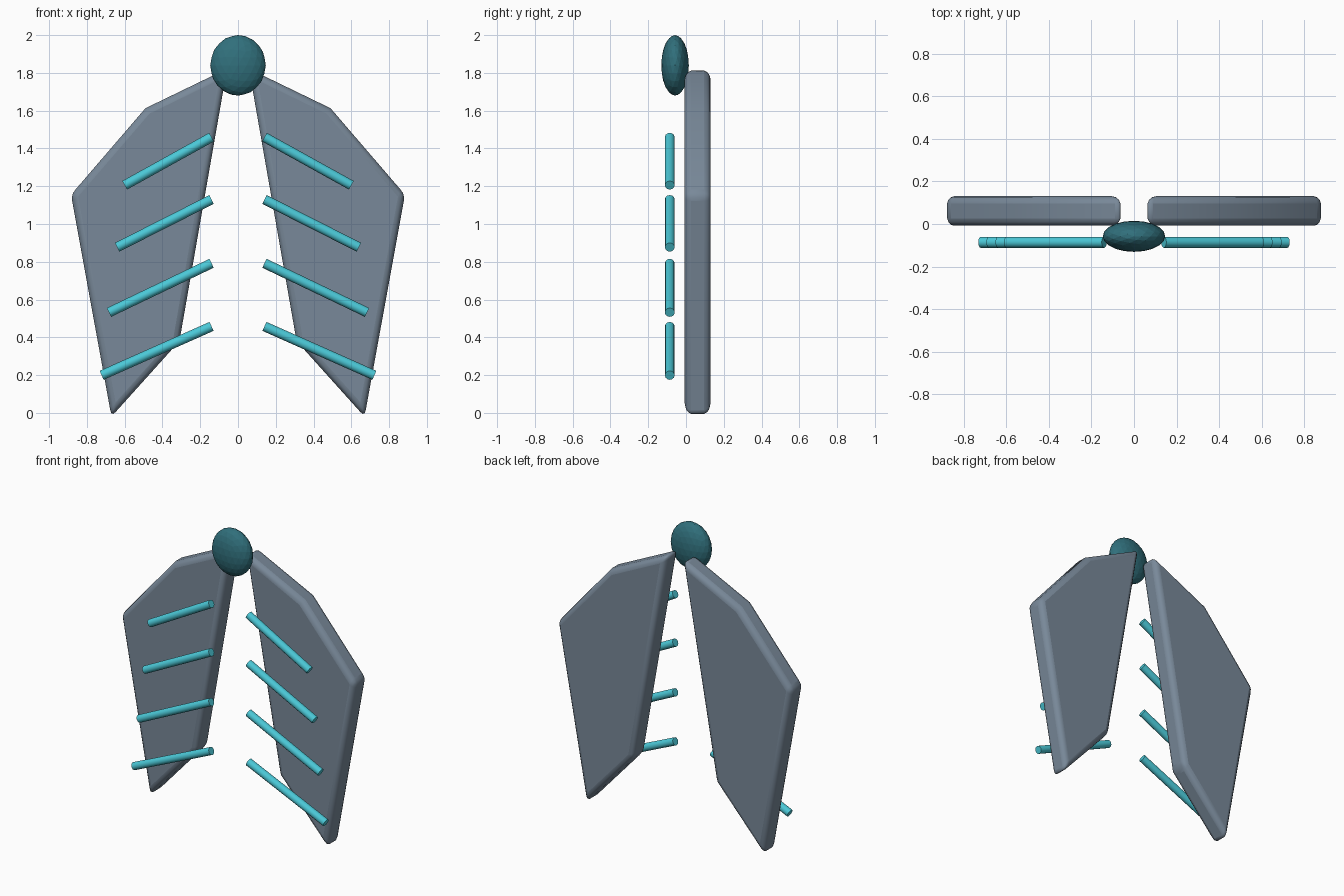
import bpy, bmesh, math
from mathutils import Vector

if "Cube" in bpy.data.objects:
    bpy.data.objects.remove(bpy.data.objects["Cube"])


def material(name, rgb):
    m = bpy.data.materials.new(name)
    m.diffuse_color = (*rgb, 1)
    m.use_nodes = True
    m.node_tree.nodes["Principled BSDF"].inputs["Base Color"].default_value = m.diffuse_color
    return m


SLATE = material("slate", (0.19, 0.25, 0.32))
CYAN = material("cyan", (0.07, 0.58, 0.68))
TEAL = material("teal", (0.03, 0.16, 0.20))


def smooth(ob, angle=30):
    bpy.ops.object.select_all(action='DESELECT')
    bpy.context.view_layer.objects.active = ob
    ob.select_set(True)
    bpy.ops.object.shade_smooth_by_angle(angle=math.radians(angle))


# Wing panel: extruded outline with rounded edges
OUTLINE = [(0.058, 1.822), (0.49, 1.613), (0.884, 1.155), (0.67, -0.02), (0.31, 0.38)]
Y_FRONT, Y_BACK = -0.008, 0.131


def wing_panel(name, side):
    bm = bmesh.new()
    face = bm.faces.new([bm.verts.new((side * x, Y_FRONT, z)) for x, z in OUTLINE])
    ext = bmesh.ops.extrude_face_region(bm, geom=[face])
    moved = [g for g in ext["geom"] if isinstance(g, bmesh.types.BMVert)]
    bmesh.ops.translate(bm, verts=moved, vec=(0, Y_BACK - Y_FRONT, 0))
    bmesh.ops.recalc_face_normals(bm, faces=bm.faces)
    mesh = bpy.data.meshes.new(name)
    bm.to_mesh(mesh)
    bm.free()
    ob = bpy.data.objects.new(name, mesh)
    bpy.context.collection.objects.link(ob)
    mesh.materials.append(SLATE)
    bevel = ob.modifiers.new("rounded_edges", 'BEVEL')
    bevel.width = 0.035
    bevel.segments = 3
    bevel.limit_method = 'ANGLE'
    bevel.angle_limit = math.radians(30)
    smooth(ob)


# Rib: straight cylinder between two points in front of the panel
def rib(name, a, b):
    a, b = Vector(a), Vector(b)
    d = b - a
    bpy.ops.mesh.primitive_cylinder_add(vertices=12, radius=0.026, depth=d.length,
                                        location=(a + b) / 2)
    ob = bpy.context.object
    ob.name = name
    ob.rotation_euler = d.to_track_quat('Z', 'Y').to_euler()
    ob.data.materials.append(CYAN)
    smooth(ob, 40)


RIBS = [(1.46, 0.60, 1.205), (1.13, 0.64, 0.877), (0.792, 0.683, 0.532), (0.458, 0.722, 0.199)]
for label, side in (("right", 1), ("left", -1)):
    wing_panel(f"{label}_panel", side)
    for i, (z0, x1, z1) in enumerate(RIBS, 1):
        rib(f"{label}_rib_{i}", (side * 0.14, -0.086, z0), (side * x1, -0.086, z1))

# Faceted clasp joining the panels at the top
bpy.ops.mesh.primitive_ico_sphere_add(subdivisions=3, radius=1, location=(0, -0.058, 1.84))
clasp = bpy.context.object
clasp.name = "top_clasp"
clasp.scale = (0.147, 0.073, 0.16)
clasp.data.materials.append(TEAL)
